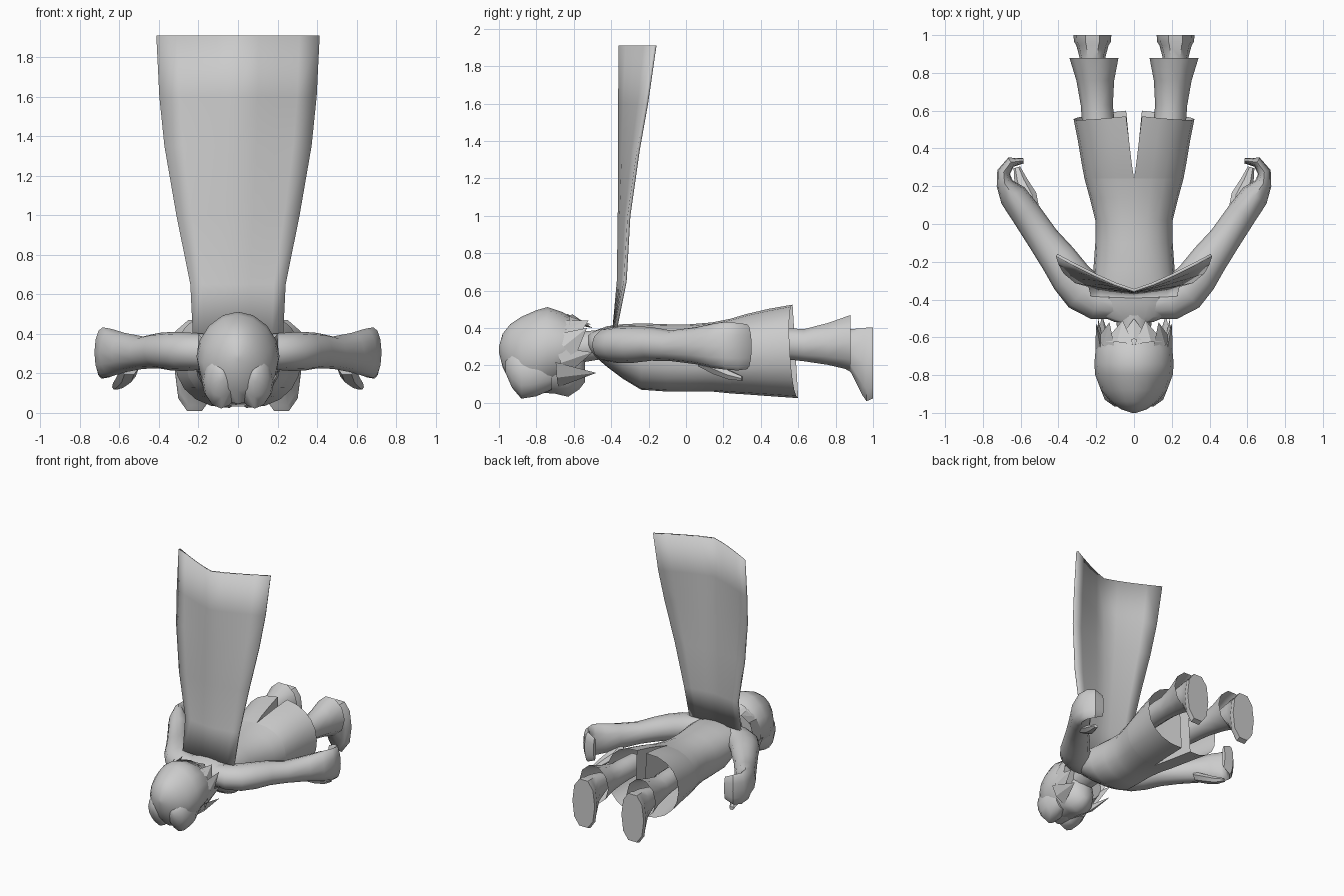
import bpy, math
from mathutils import Vector

if "Cube" in bpy.data.objects:
    bpy.data.objects.remove(bpy.data.objects["Cube"])


def make(name, verts, faces, mirror=False, smooth=45):
    me = bpy.data.meshes.new(name)
    me.from_pydata(verts, [], faces)
    ob = bpy.data.objects.new(name, me)
    bpy.context.collection.objects.link(ob)
    bpy.ops.object.select_all(action='DESELECT')
    ob.select_set(True)
    bpy.context.view_layer.objects.active = ob
    bpy.ops.object.shade_smooth_by_angle(angle=math.radians(smooth))
    if mirror:
        ob.modifiers.new("mirror", 'MIRROR').use_mirror_merge = False
    return ob


def oval(q, power):
    c, s = math.cos(q), math.sin(q)
    return (math.copysign(abs(c) ** (2 / power), c),
            math.copysign(abs(s) ** (2 / power), s))


def skin(rings, n):
    return [(i * n + k, i * n + (k + 1) % n, (i + 1) * n + (k + 1) % n, (i + 1) * n + k)
            for i in range(rings - 1) for k in range(n)]


def loft(name, secs, n=14, power=2.0, mirror=False, end=True, follow=False):
    """Skin rings (x, y, z, side radius, height radius); follow turns them along the path."""
    verts = []
    for i, (x, y, z, ra, rz) in enumerate(secs):
        a, b = secs[max(i - 1, 0)], secs[min(i + 1, len(secs) - 1)]
        t = Vector((b[0] - a[0], b[1] - a[1], 0)).normalized() if follow else Vector((0, 1, 0))
        side = Vector((t.y, -t.x, 0))
        for k in range(n):
            u, v = oval(2 * math.pi * k / n, power)
            verts.append(Vector((x, y, z)) + side * ra * u + Vector((0, 0, rz * v)))
    faces = skin(len(secs), n) + [tuple(range(n))[::-1]]
    if end:
        faces.append(tuple(range(len(verts) - n, len(verts))))
    return make(name, verts, faces, mirror)


def along_y(rows, cx=0):
    """Rows (y, half width, bottom, top) to loft sections."""
    return [(cx, y, (lo + hi) / 2, w, (hi - lo) / 2) for y, w, lo, hi in rows]


# Torso lying face down, and neck
loft("torso", along_y([(-.52, .1, .28, .37), (-.49, .17, .25, .385), (-.42, .21, .19, .41),
                       (-.34, .22, .13, .42), (-.24, .215, .07, .425), (-.1, .205, .06, .42),
                       (.02, .205, .06, .42), (.14, .235, .06, .43), (.24, .262, .05, .45)]),
     n=20, power=2.2, end=False)
loft("neck", along_y([(-.64, .08, .2, .38), (-.46, .1, .23, .39)]))

# Lower garment: each half is a D-shaped shell, parted by a slit and open at the hem
halves = [(.24, 0, .262, .05, .45), (.32, .012, .277, .045, .474),
          (.44, .026, .297, .036, .502), (.57, .042, .32, .025, .525)]
n, verts = 11, []
for i, (y, x0, x1, lo, hi) in enumerate(halves):
    for k in range(n):
        u, v = oval(math.pi * (k / (n - 1) - .5), 2.2)
        dy = (.015 - .03 * u - .015 * v) if i == len(halves) - 1 else 0
        verts.append((x0 + (x1 - x0) * u, y + dy, (lo + hi) / 2 + (hi - lo) / 2 * v))
make("garment_half", verts, skin(len(halves), n), True)

# Boots: narrow shaft flaring to an open cuff, then the foot
loft("boot_shaft", [(.18, .4, .315, .08, .085), (.19, .55, .315, .086, .088),
                    (.197, .63, .308, .085, .09), (.205, .76, .315, .1, .118),
                    (.212, .88, .322, .13, .155)], n=10, mirror=True, end=False)
loft("foot", along_y([(.76, .06, .23, .37), (.88, .068, .16, .4), (.945, .085, .03, .405),
                      (.965, .098, .0, .41), (1.0, .1, .015, .41)], cx=.22),
     n=10, power=2.4, mirror=True)

# Arms ending in curled mitten hands
loft("arm", [(.08, -.425, .31, .08, .08), (.19, -.405, .31, .105, .092),
             (.27, -.355, .31, .115, .098), (.335, -.28, .312, .108, .098),
             (.4, -.185, .315, .098, .09), (.48, -.08, .305, .085, .082),
             (.575, .06, .305, .08, .1), (.64, .15, .305, .075, .12),
             (.685, .215, .305, .045, .128), (.69, .275, .3, .035, .127),
             (.652, .327, .3, .028, .12), (.585, .335, .3, .014, .09)],
     n=12, mirror=True, follow=True)
loft("thumb", [(.55, .07, .23, .05, .04), (.565, .15, .185, .05, .035), (.6, .23, .15, .035, .028),
               (.62, .3, .13, .018, .014)], n=6, mirror=True, follow=True)

# Hair cap, its two lobes parting over the brow, and the face
loft("hair_cap", along_y([(-1, .012, .27, .3), (-.98, .07, .19, .37), (-.94, .125, .11, .42),
                          (-.88, .175, .045, .46), (-.8, .205, .045, .495), (-.74, .21, .06, .512),
                          (-.66, .203, .1, .485), (-.6, .185, .14, .45)]), n=16, power=1.9)
loft("hair_lobe", along_y([(-.965, .02, .16, .22), (-.93, .07, .08, .28), (-.88, .09, .022, .3),
                           (-.8, .1, .035, .3), (-.72, .07, .07, .28)], cx=.085),
     n=12, mirror=True)
loft("face", along_y([(-.86, .08, .06, .3), (-.78, .15, .05, .36), (-.7, .16, .045, .37),
                      (-.63, .13, .028, .35), (-.57, .085, .07, .3), (-.54, .04, .11, .24)]), n=14)


# Pointed hair locks around the nape and cheeks
def lock(name, base, tip, r, mirror=True):
    base, tip = Vector(base), Vector(tip)
    d = (tip - base).normalized()
    out = Vector((base.x, 0, base.z - .27)).normalized()
    side = d.cross(out).normalized()
    out = side.cross(d)
    ring = [base + side * r, base + out * r * .3, base - side * r, base - out * r * .3]
    make(name, ring + [tip], [(0, 1, 4), (1, 2, 4), (2, 3, 4), (3, 0, 4)], mirror, 20)


locks = [((.08, -.63, .44), (.06, -.51, .42)), ((.145, -.64, .38), (.13, -.52, .44)),
         ((.18, -.65, .3), (.2, -.53, .4)), ((.175, -.67, .22), (.19, -.5, .27)),
         ((.155, -.69, .15), (.17, -.48, .16))]
for b, t in locks:
    lock("hair_lock", b, t, .085)
lock("nape_lock", (0, -.62, .45), (0, -.5, .4), .09, False)

# Cape standing upright from the shoulders, bowed toward the back
rows = [(.40, .228, -.385, -.375), (.65, .24, -.362, -.325), (1.0, .31, -.357, -.305),
        (1.35, .37, -.355, -.255), (1.6, .395, -.355, -.21), (1.91, .41, -.352, -.165)]
cols = 9
verts, faces = [], []
for z, w, yc, ye in rows:
    for j in range(cols):
        t = 2 * j / (cols - 1) - 1
        verts.append((w * t, yc + (ye - yc) * abs(t) ** 1.2, z))
for i in range(len(rows) - 1):
    for j in range(cols - 1):
        a = i * cols + j
        faces.append((a, a + 1, a + cols + 1, a + cols))
cape = make("cape", verts, faces)
solid = cape.modifiers.new("thickness", 'SOLIDIFY')
solid.thickness = .016
solid.offset = 0
